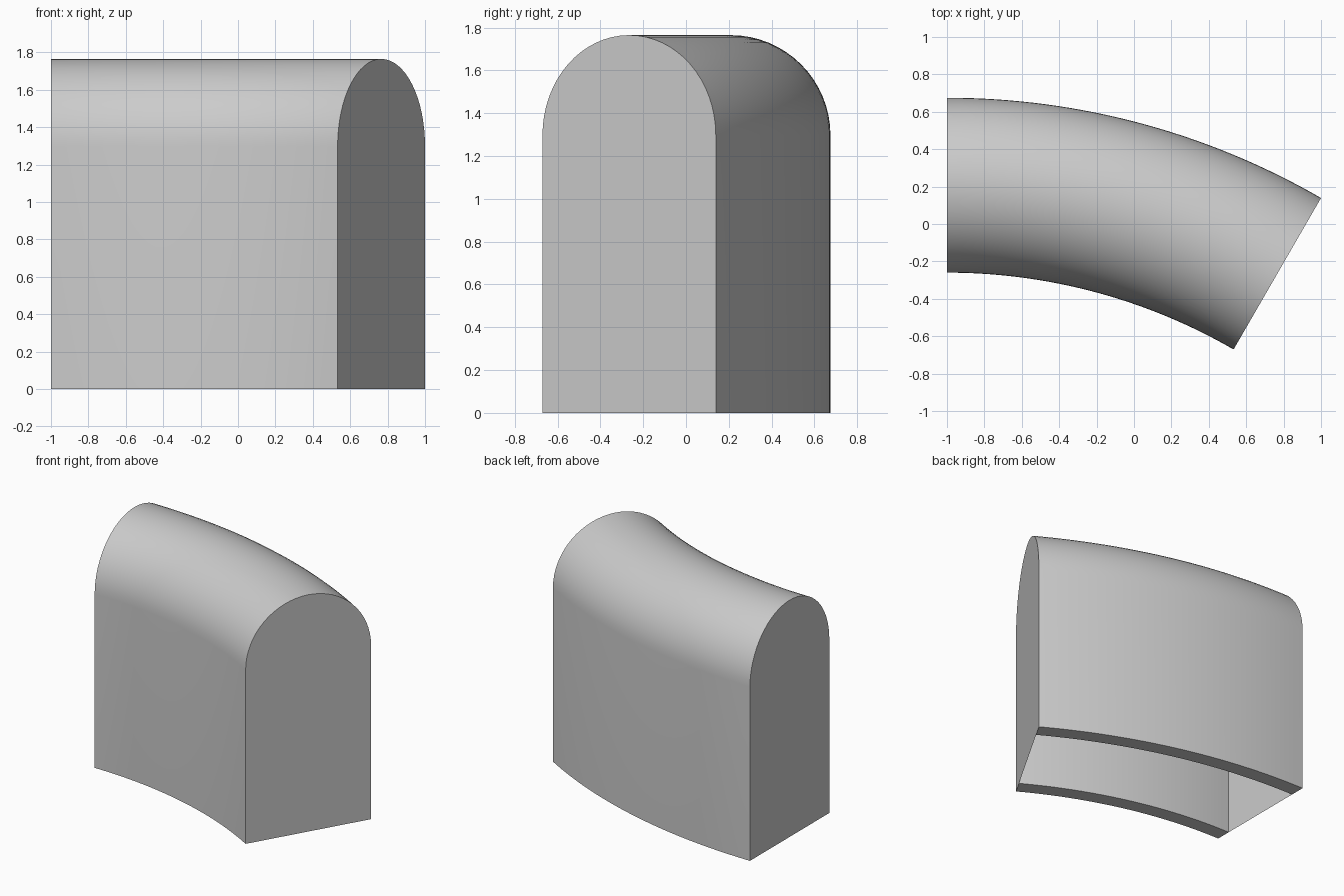
import bpy, bmesh, math

if "Cube" in bpy.data.objects:
    bpy.data.objects.remove(bpy.data.objects["Cube"])

R_OUT, R_IN = 4.0, 3.065          # plan radii of the curved body
CX, CY = -1.0, -3.325             # centre of the bend
SWEEP = math.radians(30)
SPRING = 1.2975                   # height where the round top begins
WALL = 0.117                      # shell thickness
STEPS, ARCH = 32, 32

grey = bpy.data.materials.new("light grey")
grey.diffuse_color = (0.6, 0.6, 0.6, 1)
grey.use_nodes = True
grey.node_tree.nodes["Principled BSDF"].inputs["Base Color"].default_value = grey.diffuse_color

mid = (R_OUT + R_IN) / 2
half = (R_OUT - R_IN) / 2


def arch(radius):
    """Arch profile (plan radius, height) from one foot to the other."""
    pts = [(mid + radius, 0)]
    for i in range(ARCH + 1):
        a = math.pi * i / ARCH
        pts.append((mid + radius * math.cos(a), SPRING + radius * math.sin(a)))
    return pts + [(mid - radius, 0)]


def place(bm, profile, angle):
    return [bm.verts.new((CX + r * math.sin(angle), CY + r * math.cos(angle), z))
            for r, z in profile]


bm = bmesh.new()
angles = [SWEEP * i / STEPS for i in range(STEPS + 1)]
outer = [place(bm, arch(half), a) for a in angles]
inner = [place(bm, arch(half - WALL), a) for a in angles]

# Outer skin, inner skin and the two bottom rims
for s in range(STEPS):
    o0, o1, i0, i1 = outer[s], outer[s + 1], inner[s], inner[s + 1]
    for k in range(len(o0) - 1):
        bm.faces.new((o0[k], o0[k + 1], o1[k + 1], o1[k]))
        bm.faces.new((i0[k], i1[k], i1[k + 1], i0[k + 1]))
    bm.faces.new((o0[0], o1[0], i1[0], i0[0]))
    bm.faces.new((o0[-1], i0[-1], i1[-1], o1[-1]))

# Flat end panels closing the shell
for s in (0, STEPS):
    loop = [inner[s][0], outer[s][0]] + outer[s][1:-1] + [outer[s][-1], inner[s][-1]]
    face = bm.faces.new(loop)
    face.normal_update()
    outward = -1 if s == 0 else 1
    if face.normal.x * outward < 0:
        face.normal_flip()

# Face the skins outward from the solid wall
for f in bm.faces:
    f.normal_update()
top = max(bm.faces, key=lambda f: f.calc_center_median().z if len(f.verts) == 4 else -1)
if top.normal.z < 0:
    for f in bm.faces:
        if len(f.verts) == 4:
            f.normal_flip()

mesh = bpy.data.meshes.new("curved_arch_shell")
bm.to_mesh(mesh)
bm.free()
mesh.materials.append(grey)
shell = bpy.data.objects.new("curved_arch_shell", mesh)
bpy.context.collection.objects.link(shell)

# Smooth curved skins, crisp ends and rims
bpy.context.view_layer.objects.active = shell
shell.select_set(True)
bpy.ops.object.shade_smooth_by_angle(angle=math.radians(30))
